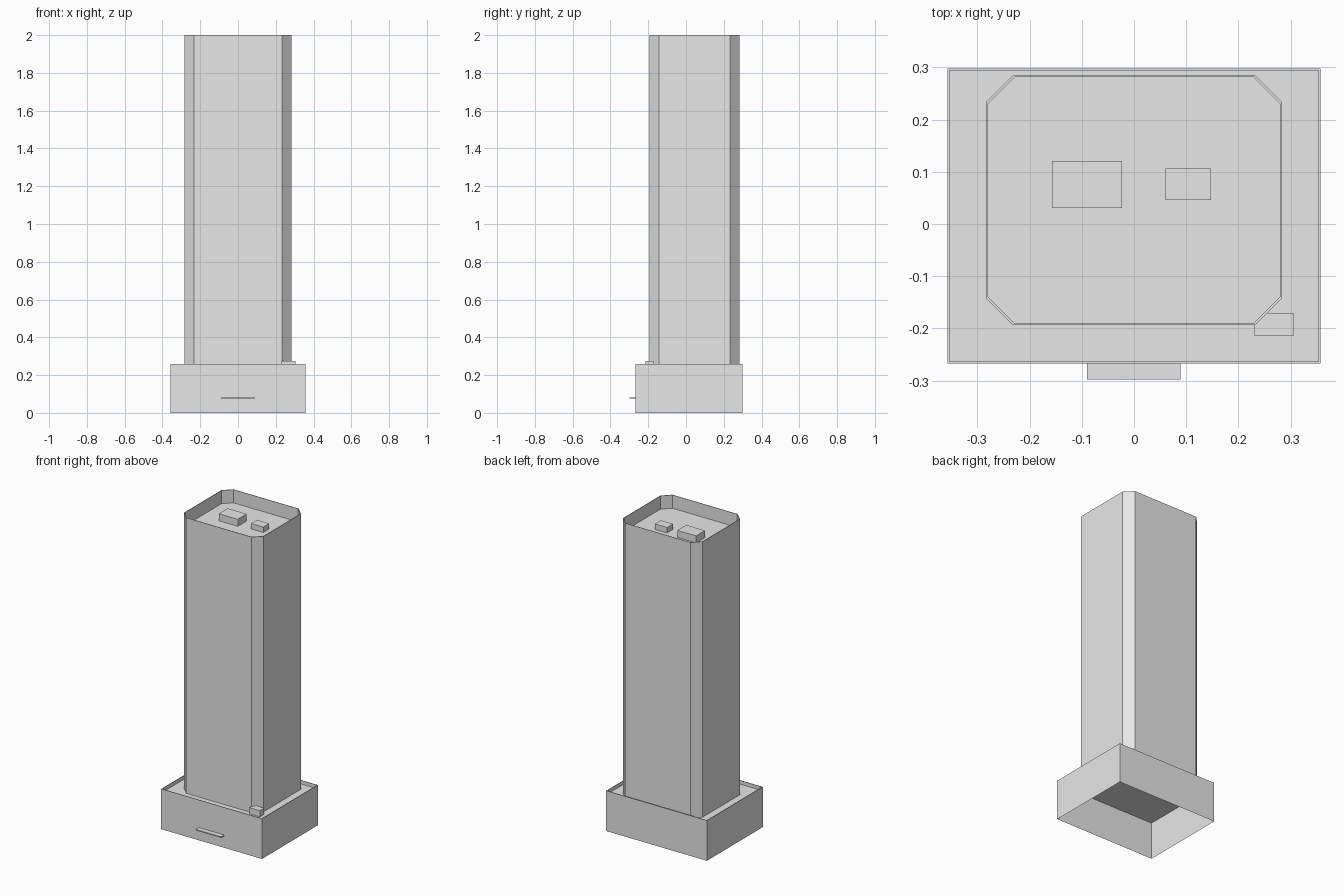
import bpy, bmesh

cube = bpy.data.objects.get("Cube")
if cube:
    bpy.data.objects.remove(cube, do_unlink=True)

concrete = bpy.data.materials.new("light_grey_concrete")
concrete.use_nodes = True
GREY = (0.8, 0.8, 0.8, 1)
concrete.diffuse_color = GREY
concrete.node_tree.nodes["Principled BSDF"].inputs["Base Color"].default_value = GREY


def outline(x0, x1, y0, y1, cut=0):
    """Counter-clockwise rectangle, with its corners cut off if asked."""
    if not cut:
        return [(x0, y0), (x1, y0), (x1, y1), (x0, y1)]
    return [(x0 + cut, y0), (x1 - cut, y0), (x1, y0 + cut), (x1, y1 - cut),
            (x1 - cut, y1), (x0 + cut, y1), (x0, y1 - cut), (x0, y0 + cut)]


def make_object(name, rings, close_bottom=False):
    """Join (outline, height) rings with walls and cap the last one."""
    bm = bmesh.new()
    loops = [[bm.verts.new((x, y, z)) for x, y in pts] for pts, z in rings]
    for low, high in zip(loops, loops[1:]):
        n = len(low)
        for i in range(n):
            j = (i + 1) % n
            bm.faces.new((low[i], low[j], high[j], high[i]))
    bm.faces.new(loops[-1])
    if close_bottom:
        bm.faces.new(loops[0][::-1])
    mesh = bpy.data.meshes.new(name)
    bm.to_mesh(mesh)
    bm.free()
    mesh.materials.append(concrete)
    obj = bpy.data.objects.new(name, mesh)
    bpy.context.collection.objects.link(obj)
    return obj


def parapet_block(name, bounds, z0, top, roof, rim, cut=0):
    """Open-bottomed block whose roof is sunk behind a thin parapet."""
    x0, x1, y0, y1 = bounds
    outer = outline(x0, x1, y0, y1, cut)
    inner = outline(x0 + rim, x1 - rim, y0 + rim, y1 - rim, cut)
    make_object(name, [(outer, z0), (outer, top), (inner, top), (inner, roof)])


def box(name, bounds, z0, z1):
    pts = outline(*bounds)
    make_object(name, [(pts, z0), (pts, z1)], close_bottom=True)


PODIUM_ROOF, TOWER_ROOF = 0.235, 1.915

# Main masses
parapet_block("podium", (-0.357, 0.357, -0.267, 0.298), 0, 0.258, PODIUM_ROOF, 0.004)
parapet_block("tower", (-0.282, 0.282, -0.193, 0.284), PODIUM_ROOF, 2, TOWER_ROOF, 0.003, 0.05)

# Rooftop plant and entrance canopy
box("large_roof_unit", (-0.157, -0.023, 0.031, 0.121), TOWER_ROOF, TOWER_ROOF + 0.045)
box("small_roof_unit", (0.06, 0.147, 0.046, 0.106), TOWER_ROOF, TOWER_ROOF + 0.035)
box("podium_roof_unit", (0.231, 0.305, -0.214, -0.17), PODIUM_ROOF, 0.275)
box("entrance_canopy", (-0.09, 0.089, -0.298, -0.267), 0.075, 0.082)
